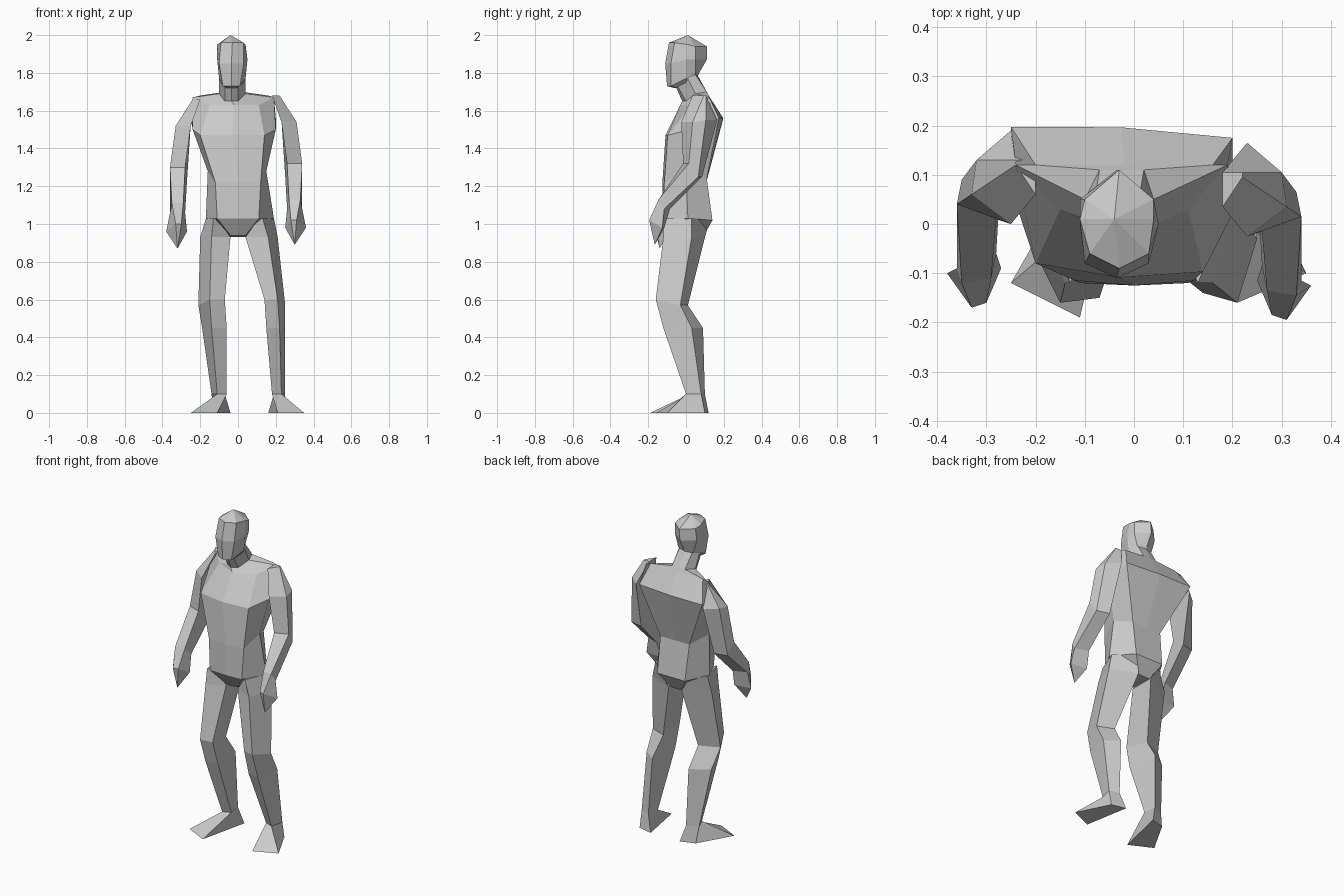
import bpy
import bmesh
from mathutils import Vector

default_cube = bpy.data.objects.get("Cube")
if default_cube:
    bpy.data.objects.remove(default_cube, do_unlink=True)

# Single grey body colour
grey = bpy.data.materials.new("plain grey")
grey.use_nodes = True
colour = (0.6, 0.6, 0.6, 1)
grey.diffuse_color = colour
grey.node_tree.nodes["Principled BSDF"].inputs["Base Color"].default_value = colour


def loft(name, rings):
    """Skin a stack of rings, given in hundredths of a unit, with flat faces."""
    bm = bmesh.new()
    loops = [[bm.verts.new(Vector(point) / 100) for point in ring] for ring in rings]
    count = len(loops[0])
    for upper, lower in zip(loops, loops[1:]):
        for i in range(count):
            j = (i + 1) % count
            bm.faces.new((upper[i], upper[j], lower[j], lower[i]))
    bm.faces.new(loops[0])
    bm.faces.new(loops[-1])
    bmesh.ops.remove_doubles(bm, verts=bm.verts, dist=0.0005)
    bmesh.ops.recalc_face_normals(bm, faces=bm.faces)
    mesh = bpy.data.meshes.new(name)
    bm.to_mesh(mesh)
    bm.free()
    mesh.materials.append(grey)
    obj = bpy.data.objects.new(name, mesh)
    bpy.context.collection.objects.link(obj)
    return obj


def trunk_ring(heights, front, side, back, twist=0.0):
    """Eight-sided ring: front and back are (x min, x max, y, bulge), side is (x min, x max, y)."""
    z_front, z_side, z_back = heights
    f_min, f_max, f_y, f_bulge = front
    s_min, s_max, s_y = side
    b_min, b_max, b_y, b_bulge = back
    ring = [
        (f_min, f_y, z_front),
        ((f_min + f_max) / 2, f_y - f_bulge, z_front),
        (f_max, f_y, z_front),
        (s_max, s_y, z_side),
        (b_max, b_y, z_back),
        ((b_min + b_max) / 2, b_y + b_bulge, z_back),
        (b_min, b_y, z_back),
        (s_min, s_y, z_side),
    ]
    return [(x, y - twist * x, z) for x, y, z in ring]


def limb_ring(z_front, z_back, *corners):
    """Four-sided ring: front inner, front outer, back outer, back inner."""
    heights = (z_front, z_front, z_back, z_back)
    return [(x, y, z) for (x, y), z in zip(corners, heights)]


# Head: crown, brow, cheeks, jaw
head = [
    [(-4, 1, 200)] * 8,
    trunk_ring((196, 195, 194), (-9, 3, -6, 3), (-11, 4, 1), (-10, 4, 5, 6)),
    trunk_ring((185, 187, 187), (-10, 3, -8, 3), (-11, 5, 0), (-11, 4, 5, 6)),
    trunk_ring((173, 177, 180), (-8, 1, -8, 2), (-10, 4, 0), (-9, 2, 5, 2)),
    trunk_ring((172, 175, 178), (-6, -1, -5, 1), (-9, 3, 1), (-8, 1, 5, 1)),
]
loft("head", head)

# Torso: neck, collar, shoulders, chest, waist, hips, crotch
torso = [
    trunk_ring((174, 177, 179), (-7, 0, -5, 1), (-10, 4, 1), (-8, 1, 5, 1)),
    trunk_ring((165, 169, 170), (-7, 0, 0, 2), (-10, 4, 5), (-7, 2, 11, 0)),
    trunk_ring((163, 167, 168), (-15, 11, 3, 6), (-24, 19, 12), (-20, 16, 12, 0)),
    trunk_ring((147, 150, 156), (-20, 14, -9, 2), (-24, 20, 3), (-25, 20, 18.5, 1), 0.05),
    trunk_ring((122, 128, 124), (-12, 12, -11.5, 1), (-16, 15, 0), (-10, 10, 11, 0)),
    trunk_ring((103, 103, 102), (-11, 11, -12, 0.5), (-17, 19, 1), (-9, 10, 14, 0)),
    trunk_ring((94, 94, 93), (-4, 4, -6, 1), (-5, 5, 2), (-4, 4, 9, 0)),
]
loft("torso", torso)

# Arm: shoulder joint, upper arm, elbow, wrist, palm, fingertip
arm = [
    limb_ring(166, 166, (-20, 6), (-24, 12), (-24, 13), (-20, 13)),
    limb_ring(152, 153, (-25, 0), (-33, 6), (-32, 13), (-25, 19)),
    limb_ring(130, 123, (-28, 1), (-36, 4), (-35, 9), (-27, 11)),
    limb_ring(111, 106, (-29, -11), (-35, -12), (-36, -9), (-28, -6)),
    limb_ring(100, 96, (-30, -16), (-33, -17), (-38, -10), (-27, -9)),
    [(-32, -14, 87)] * 4,
]
loft("right_arm", arm)
loft("left_arm", [[(-2 - x, y - 2.5, z + 2) for x, y, z in ring] for ring in arm])

# Legs: hip, thigh, knee, calf, ankle, sole with toes turned out
right_leg = [
    limb_ring(103, 103, (-11, -8), (-13, -12), (-17, 3), (-8, 13)),
    limb_ring(93, 93, (-4, -6), (-14, -12), (-20, 3), (-4, 10)),
    limb_ring(60, 57, (-7, -15), (-15, -16), (-21, -4), (-9, 1)),
    limb_ring(45, 45, (-6, -11), (-14, -12), (-19, 2), (-8, 9)),
    limb_ring(10, 10, (-6, 2), (-11, 0), (-14, 7), (-7, 10)),
    limb_ring(0, 0, (-11, -19), (-25, -12), (-13, 9), (-4, 12)),
]
left_leg = [
    limb_ring(103, 103, (11, -8), (13, -12), (19, 3), (9, 13)),
    limb_ring(93, 93, (4, -6), (16, -12), (21, 3), (5, 10)),
    limb_ring(60, 57, (14, -14), (21, -16), (25, -3), (15, 1)),
    limb_ring(45, 45, (15, -11), (22, -12), (25, 3), (17, 9)),
    limb_ring(10, 10, (18, 2), (23, 0), (25, 8), (19, 10)),
    limb_ring(0, 0, (21, -16), (35, -10), (25, 10), (16, 12)),
]
loft("right_leg", right_leg)
loft("left_leg", left_leg)
